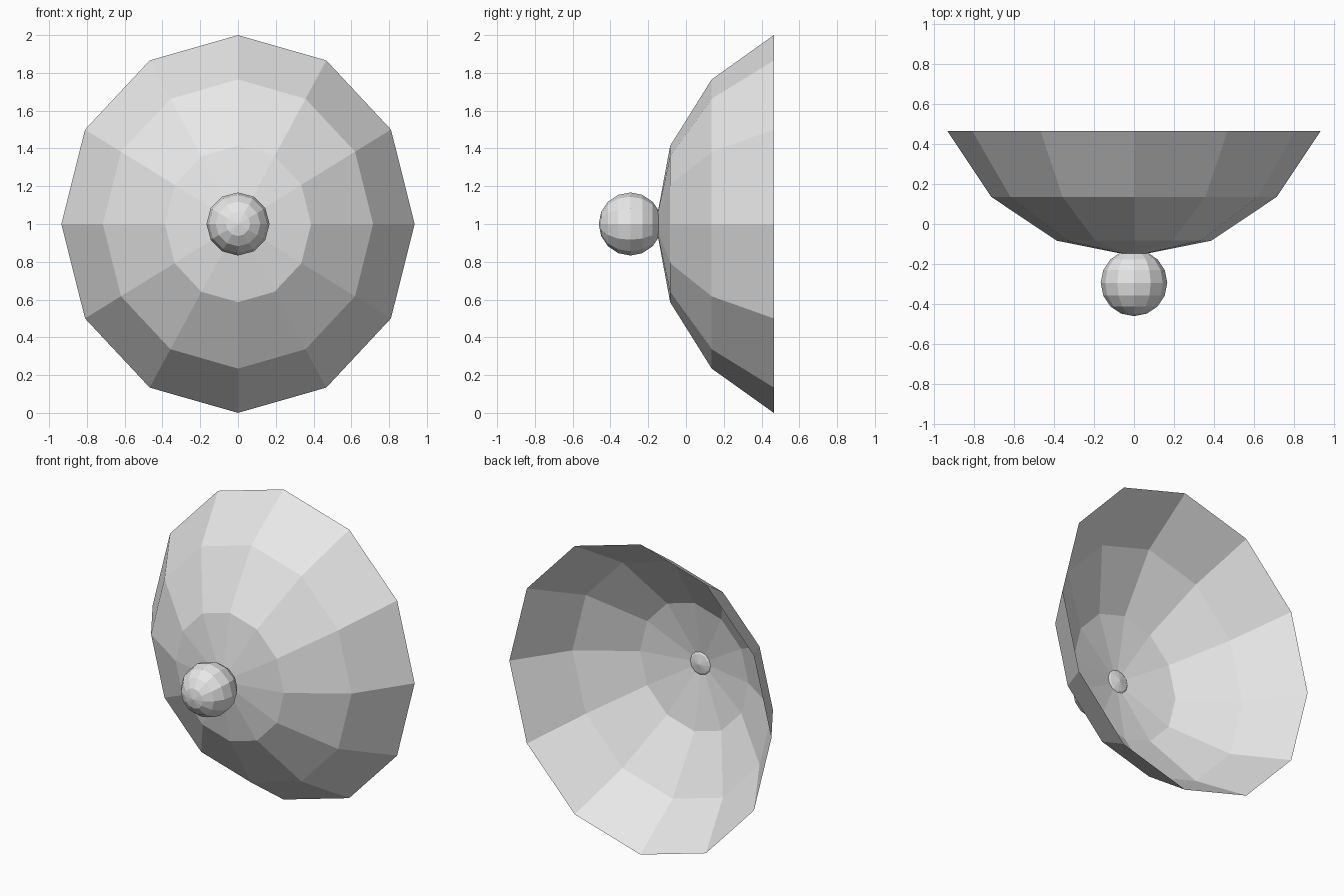
import bpy, bmesh, math
from mathutils import Matrix, Vector

if "Cube" in bpy.data.objects:
    bpy.data.objects.remove(bpy.data.objects["Cube"])

grey = bpy.data.materials.new("light_grey")
grey.diffuse_color = (0.8, 0.8, 0.8, 1)
grey.use_nodes = True
grey.node_tree.nodes["Principled BSDF"].inputs["Base Color"].default_value = grey.diffuse_color


def faceted_sphere(name, centre, radii, cut_y=None):
    """12 x 8 sphere with its poles along y, optionally cut open behind cut_y."""
    bm = bmesh.new()
    bmesh.ops.create_uvsphere(bm, u_segments=12, v_segments=8, radius=1)
    turn = Matrix.Rotation(math.pi / 2, 4, 'X')
    bmesh.ops.transform(bm, matrix=turn, verts=bm.verts)
    if cut_y is not None:
        extra = [v for v in bm.verts if v.co.y > cut_y]
        bmesh.ops.delete(bm, geom=extra, context='VERTS')
    place = Matrix.Translation(centre) @ Matrix.Diagonal((*radii, 1))
    bmesh.ops.transform(bm, matrix=place, verts=bm.verts)
    mesh = bpy.data.meshes.new(name)
    bm.to_mesh(mesh)
    bm.free()
    mesh.materials.append(grey)
    obj = bpy.data.objects.new(name, mesh)
    bpy.context.collection.objects.link(obj)
    return obj


# Open dish: the front three bands of a slightly squashed sphere
faceted_sphere("dish", Vector((0, 0.853, 1.0)), (1.012, 1.014, 1.0824), cut_y=-0.3)

# Ball on the front, just poking through the dish
faceted_sphere("ball", Vector((0, -0.295, 1.0)), (0.167, 0.167, 0.167))
